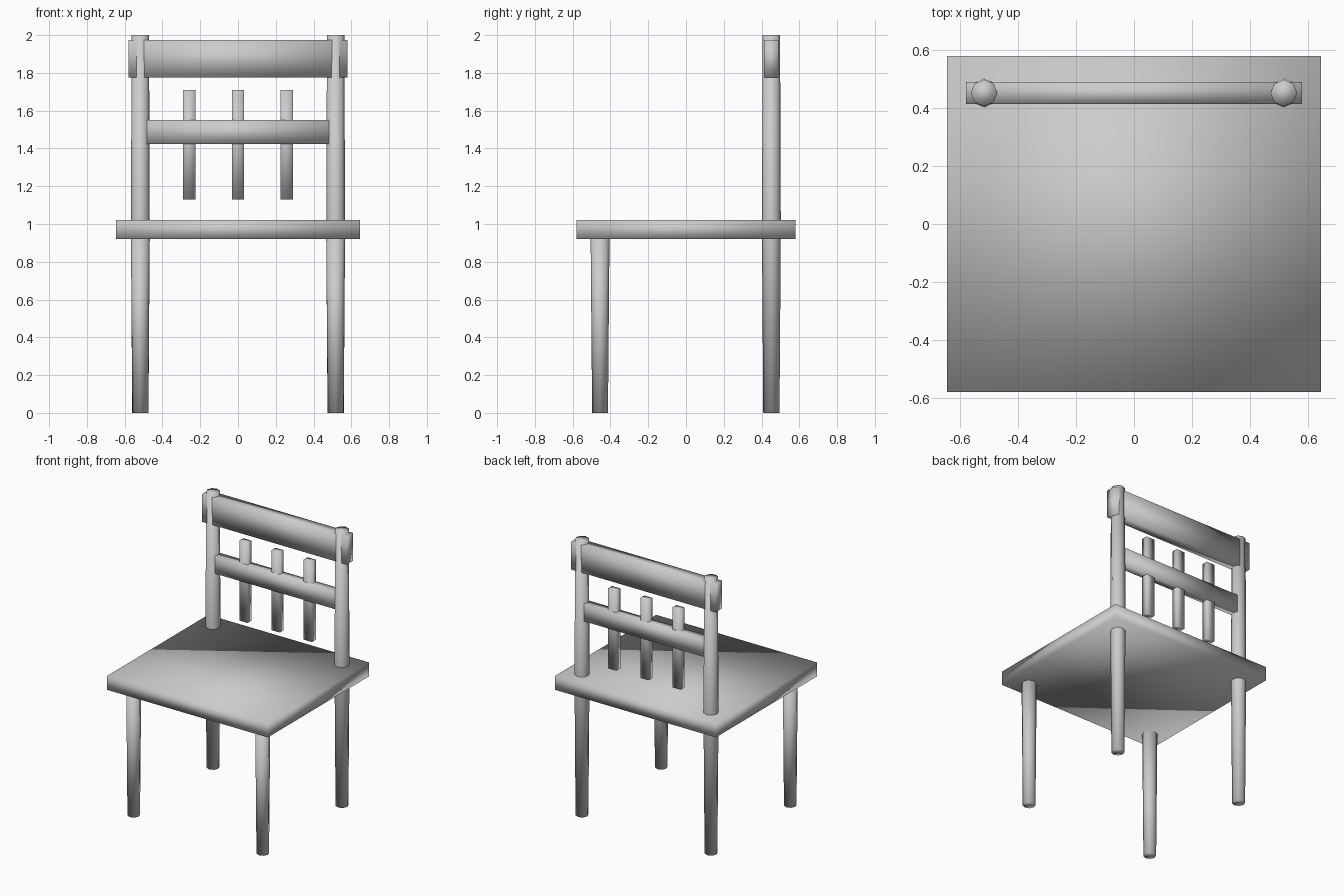
import bpy, bmesh, math

if "Cube" in bpy.data.objects:
    bpy.data.objects.remove(bpy.data.objects["Cube"])

# One plain grey for the whole chair
grey = bpy.data.materials.new("plain grey")
grey.diffuse_color = (0.6, 0.6, 0.6, 1)
grey.use_nodes = True
grey.node_tree.nodes["Principled BSDF"].inputs["Base Color"].default_value = grey.diffuse_color


def finish(name, bm):
    bmesh.ops.recalc_face_normals(bm, faces=bm.faces)
    mesh = bpy.data.meshes.new(name)
    bm.to_mesh(mesh)
    bm.free()
    mesh.materials.append(grey)
    mesh.shade_smooth()  # soft gradients over low-poly shapes
    obj = bpy.data.objects.new(name, mesh)
    bpy.context.collection.objects.link(obj)


def box(name, x, y, z):
    """Box from (min, max) pairs."""
    bm = bmesh.new()
    bmesh.ops.create_cube(bm, size=1)
    for v in bm.verts:
        v.co = [lo + (c + 0.5) * (hi - lo) for c, (lo, hi) in zip(v.co, (x, y, z))]
    finish(name, bm)


def turned(name, x, y, profile, sides=8):
    """Round post from (z, radius) pairs."""
    bm = bmesh.new()
    rings = []
    for z, r in profile:
        rings.append([bm.verts.new((x + r * math.sin(math.tau * i / sides),
                                    y + r * math.cos(math.tau * i / sides), z))
                      for i in range(sides)])
    for a, b in zip(rings, rings[1:]):
        for i in range(sides):
            j = (i + 1) % sides
            bm.faces.new((a[i], a[j], b[j], b[i]))
    bm.faces.new(rings[0])
    bm.faces.new(rings[-1])
    finish(name, bm)


# Seat
box("seat", (-0.645, 0.645), (-0.58, 0.58), (0.92, 1.02))

# Legs and back posts
for side, s in (("left", -1), ("right", 1)):
    turned("front_leg_" + side, s * 0.517, -0.455, [(0, 0.042), (0.93, 0.05)])
    turned("back_post_" + side, s * 0.517, 0.452,
           [(0, 0.043), (0.97, 0.05), (2.0, 0.046)])

# Back rest rails
box("top_rail", (-0.58, 0.58), (0.414, 0.49), (1.775, 1.975))
box("middle_rail", (-0.483, 0.483), (0.422, 0.482), (1.423, 1.55))

# Short back spindles
for i in (-1, 0, 1):
    x = i * 0.258
    box("spindle_%d" % (i + 2), (x - 0.033, x + 0.033), (0.431, 0.475), (1.13, 1.71))
